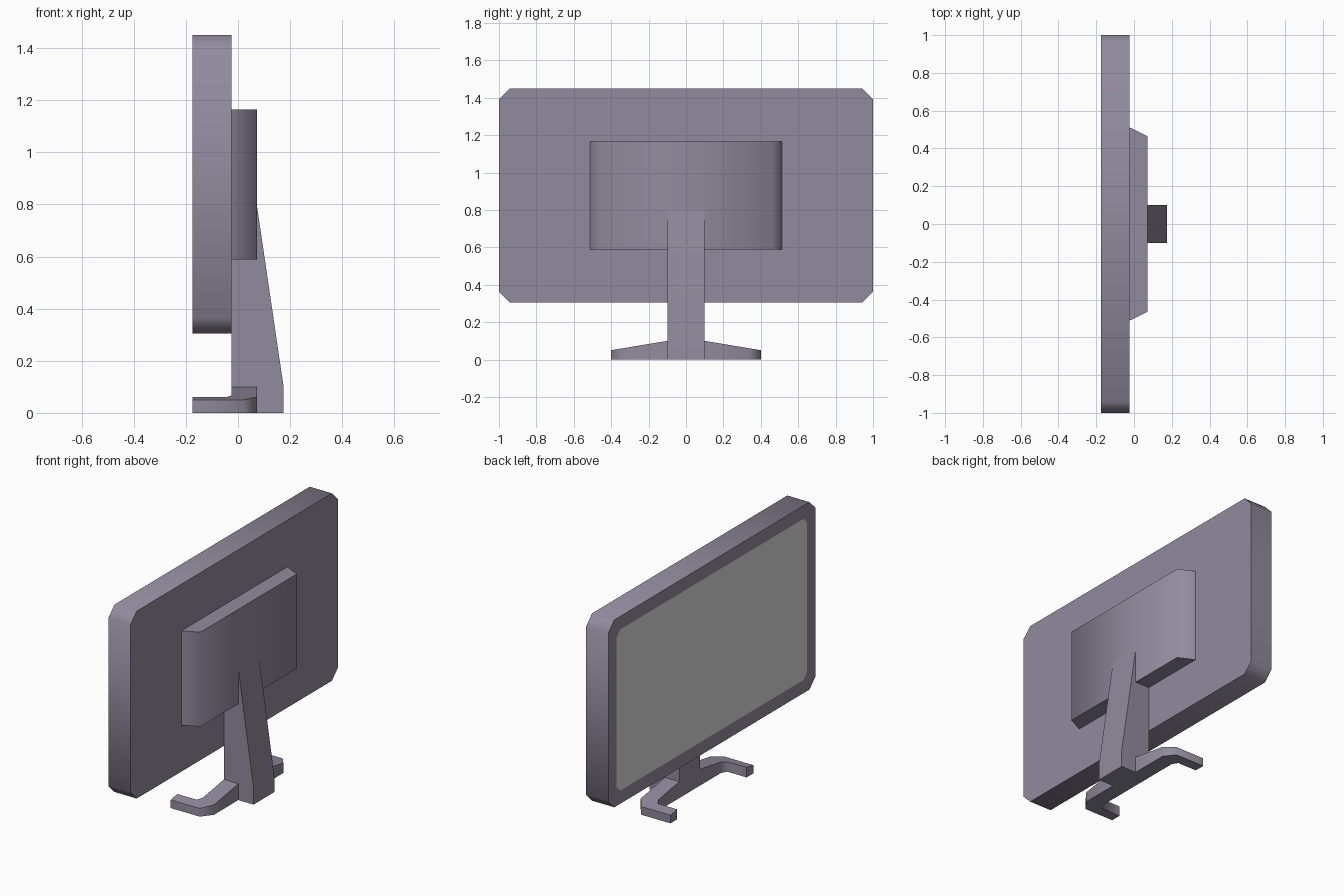
import bpy
import bmesh
from math import radians

cube = bpy.data.objects.get("Cube")
if cube:
    bpy.data.objects.remove(cube, do_unlink=True)


def material(name, rgb):
    mat = bpy.data.materials.new(name)
    mat.use_nodes = True
    mat.diffuse_color = (*rgb, 1)
    mat.node_tree.nodes["Principled BSDF"].inputs["Base Color"].default_value = (*rgb, 1)
    return mat


plastic = material("purple_grey_plastic", (0.285, 0.26, 0.337))
glass = material("screen_grey", (0.7, 0.7, 0.7))


def loft(name, rings, last_material=0):
    """Join rings of equal length with quads and cap both ends."""
    bm = bmesh.new()
    loops = [[bm.verts.new(p) for p in ring] for ring in rings]
    for a, b in zip(loops, loops[1:]):
        for i in range(len(a)):
            j = (i + 1) % len(a)
            bm.faces.new((a[i], a[j], b[j], b[i]))
    bm.faces.new(loops[0])
    bm.faces.new(loops[-1]).material_index = last_material
    bmesh.ops.recalc_face_normals(bm, faces=bm.faces)
    mesh = bpy.data.meshes.new(name)
    bm.to_mesh(mesh)
    bm.free()
    mesh.materials.append(plastic)
    mesh.materials.append(glass)
    obj = bpy.data.objects.new(name, mesh)
    bpy.context.collection.objects.link(obj)
    bpy.ops.object.select_all(action='DESELECT')
    obj.select_set(True)
    bpy.context.view_layer.objects.active = obj
    bpy.ops.object.shade_smooth_by_angle(angle=radians(70))
    return obj


def octagon(x, half_y, low, high, cut):
    """Rectangle facing x with its corners cut off."""
    y, c = half_y, cut
    return [(x, y - c, low), (x, y, low + c), (x, y, high - c), (x, y - c, high),
            (x, c - y, high), (x, -y, high - c), (x, -y, low + c), (x, c - y, low)]


def rectangle(x, half_y, low, high):
    return [(x, -half_y, low), (x, half_y, low), (x, half_y, high), (x, -half_y, high)]


# Display panel, with the screen as the inset last face
BACK, FRONT = -0.025, -0.175
loft("display_panel", [octagon(BACK, 1, 0.305, 1.45, 0.058),
                       octagon(FRONT, 1, 0.305, 1.45, 0.058),
                       octagon(FRONT, 0.92, 0.385, 1.37, 0.035)], last_material=1)

# Tapered housing behind the panel
loft("rear_housing", [rectangle(BACK, 0.512, 0.588, 1.165),
                      rectangle(0.072, 0.465, 0.588, 1.165)])

# Wedge-shaped neck of the stand
neck = [(BACK, 0), (0.175, 0), (0.175, 0.1), (0.072, 0.8), (BACK, 0.8)]
loft("stand_neck", [[(x, y, z) for x, z in neck] for y in (-0.1, 0.1)])

# Bent feet, whose top slopes down towards the outside
foot = [(BACK, 0.1), (0.072, 0.1), (0.072, 0.335), (0.022, 0.4),
        (FRONT, 0.4), (FRONT, 0.335), (-0.045, 0.335), (BACK, 0.3)]
for name, side in (("left_foot", 1), ("right_foot", -1)):
    loft(name, [[(x, side * y, 0) for x, y in foot],
                [(x, side * y, 0.1 - (y - 0.1) / 6) for x, y in foot]])
